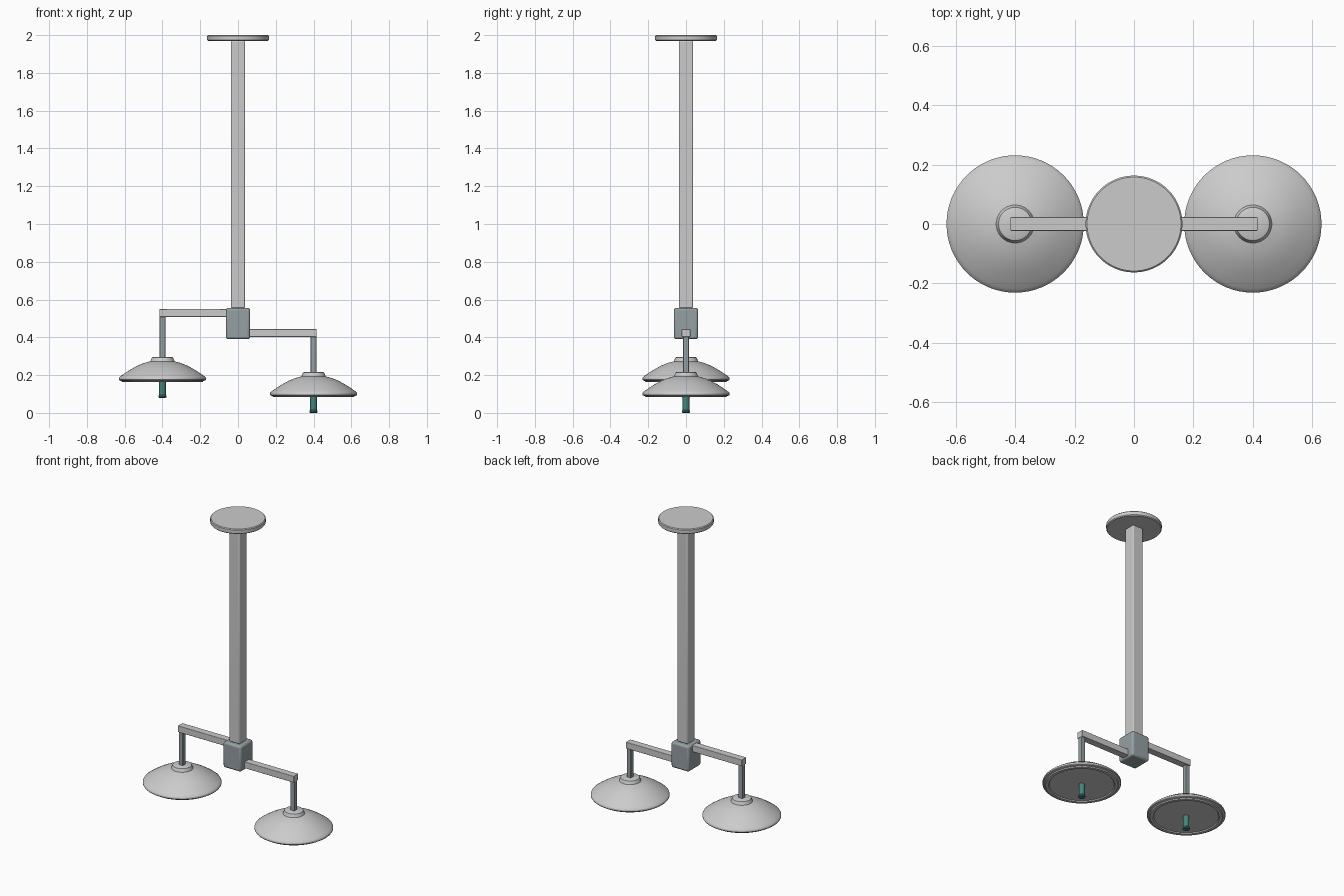
import bpy, math

if "Cube" in bpy.data.objects:
    bpy.data.objects.remove(bpy.data.objects["Cube"])


def material(name, rgb):
    m = bpy.data.materials.new(name)
    m.diffuse_color = (*rgb, 1)
    m.use_nodes = True
    m.node_tree.nodes["Principled BSDF"].inputs["Base Color"].default_value = m.diffuse_color
    return m


steel = material("blue_grey_steel", (0.30, 0.35, 0.37))
teal = material("teal_grip", (0.06, 0.23, 0.20))


def finish(ob, name, mat=None, bevel=0):
    ob.name = name
    if mat:
        ob.data.materials.append(mat)
    if bevel:
        b = ob.modifiers.new("Bevel", "BEVEL")
        b.width, b.segments = bevel, 3
    bpy.ops.object.select_all(action="DESELECT")
    ob.select_set(True)
    bpy.context.view_layer.objects.active = ob
    bpy.ops.object.shade_smooth_by_angle(angle=math.radians(35))
    return ob


def box(name, lo, hi, mat=None, bevel=0):
    mid = [(a + b) / 2 for a, b in zip(lo, hi)]
    bpy.ops.mesh.primitive_cube_add(size=1, location=mid)
    ob = bpy.context.object
    ob.scale = [b - a for a, b in zip(lo, hi)]
    bpy.ops.object.transform_apply(location=False, rotation=False, scale=True)
    return finish(ob, name, mat, bevel)


def lathe(name, profile, loc, mat=None, n=64):
    # revolve an (r, z) profile; both ends are closed with caps
    verts = [(r * math.cos(2 * math.pi * i / n), r * math.sin(2 * math.pi * i / n), z)
             for r, z in profile for i in range(n)]
    faces = [(j * n + i, (j + 1) * n + i, (j + 1) * n + (i + 1) % n, j * n + (i + 1) % n)
             for j in range(len(profile) - 1) for i in range(n)]
    last = (len(profile) - 1) * n
    faces += [tuple(range(n)), tuple(last + i for i in reversed(range(n)))]
    me = bpy.data.meshes.new(name)
    me.from_pydata(verts, [], faces)
    ob = bpy.data.objects.new(name, me)
    ob.location = loc
    bpy.context.collection.objects.link(ob)
    return finish(ob, name, mat)


# Ceiling plate, column and hub
lathe("ceiling_plate", [(0.158, 2.0), (0.163, 1.995), (0.163, 1.973), (0.158, 1.968)], (0, 0, 0))
box("column", (-0.037, -0.037, 0.555), (0.037, 0.037, 1.97), bevel=0.006)
box("hub", (-0.064, -0.064, 0.39), (0.064, 0.064, 0.556), steel, bevel=0.013)

# Lamp head: collar, dome, rim and recessed light panel (z relative to handle tip)
head = [(0.050, 0.216), (0.056, 0.213), (0.064, 0.193), (0.095, 0.185), (0.130, 0.171),
        (0.165, 0.152), (0.195, 0.133), (0.218, 0.117), (0.229, 0.108), (0.231, 0.104),
        (0.231, 0.096), (0.228, 0.092), (0.217, 0.089), (0.213, 0.083),
        (0.195, 0.083), (0.190, 0.089)]
# Grip: stem with a small flared tip
grip = [(0.018, 0.095), (0.018, 0.014), (0.022, 0.010), (0.022, 0.004), (0.017, 0.0)]

# Two arms, each with a drop rod, lamp head and grip
for side, sx, arm_z, base in (("left", -1, 0.529, 0.08), ("right", 1, 0.423, 0.0)):
    x0, x1 = sorted((sx * 0.055, sx * 0.416))
    box(side + "_arm", (x0, -0.023, arm_z - 0.021), (x1, 0.023, arm_z + 0.021), bevel=0.003)
    x = sx * 0.4
    box(side + "_drop_rod", (x - 0.015, -0.015, base + 0.214), (x + 0.015, 0.015, arm_z - 0.018),
        steel, bevel=0.003)
    lathe(side + "_lamp_head", head, (x, 0, base))
    lathe(side + "_grip", grip, (x, 0, base), teal, 24)
